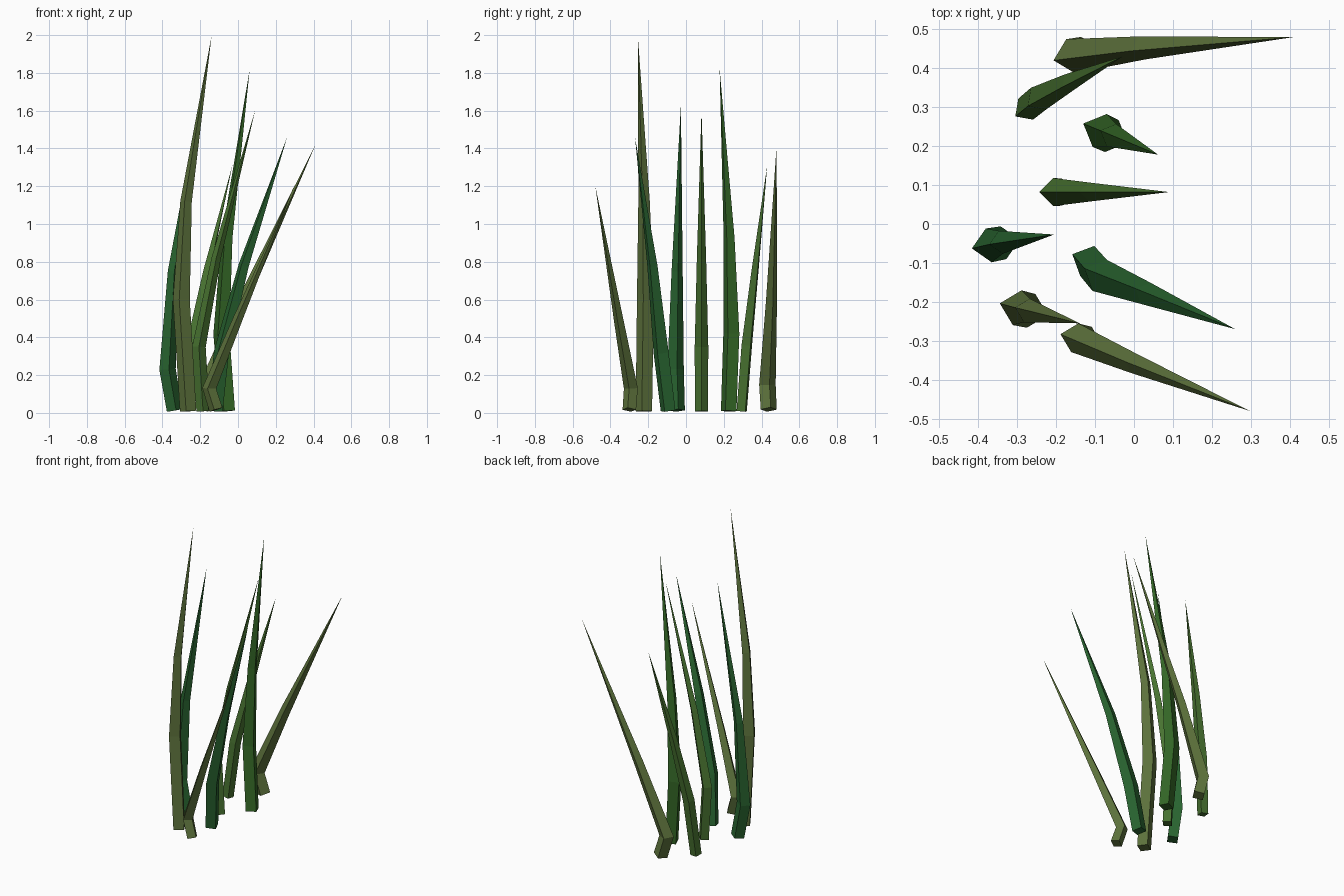
import bpy, math
from mathutils import Vector

if "Cube" in bpy.data.objects:
    bpy.data.objects.remove(bpy.data.objects["Cube"])

def material(name, rgb):
    m = bpy.data.materials.new(name)
    m.diffuse_color = (*rgb, 1)
    m.use_nodes = True
    m.node_tree.nodes["Principled BSDF"].inputs["Base Color"].default_value = m.diffuse_color
    return m

OLIVE = material("olive_green", (0.11, 0.17, 0.045))
GREEN = material("leaf_green", (0.065, 0.17, 0.03))
DEEP = material("deep_green", (0.022, 0.13, 0.03))
MID = material("mid_green", (0.035, 0.14, 0.02))

def blade(name, mat, radius, ridge_deg, points):
    """Four-sided tapering blade along base, lower bend, upper bend and tip."""
    pts = [Vector(p) for p in points]
    ridge = Vector((math.cos(math.radians(ridge_deg)), math.sin(math.radians(ridge_deg)), 0))
    verts, faces = [], []
    for i, scale in enumerate((0.97, 1.0, 0.68)):
        before = (pts[i] - pts[i - 1]).normalized() if i else Vector()
        t = (before + (pts[i + 1] - pts[i]).normalized()).normalized()
        u = (ridge - t * ridge.dot(t)).normalized()
        v = t.cross(u)
        verts += [pts[i] + d * radius * scale for d in (u, v, -u, -v)]
    verts.append(pts[3])
    for k in range(4):
        n = (k + 1) % 4
        for a in (0, 4):
            faces.append((a + k, a + n, a + 4 + n, a + 4 + k))
        faces.append((8 + k, 8 + n, 12))
    faces.append((3, 2, 1, 0))
    # lowest corner rests just above the ground
    lift = 0.006 - min(p.z for p in verts)
    for p in verts[:4]:
        p.z += lift
    me = bpy.data.meshes.new(name)
    me.from_pydata(verts, [], faces)
    me.materials.append(mat)
    bpy.context.collection.objects.link(bpy.data.objects.new(name, me))

# Blades from back to front
blade("grass_blade_1", OLIVE, 0.045, 194,
      [(-0.125, 0.438, 0.015), (-0.163, 0.431, 0.15), (0.02, 0.452, 0.58), (0.41, 0.48, 1.42)])
blade("grass_blade_2", GREEN, 0.034, 215,
      [(-0.278, 0.295, 0.015), (-0.245, 0.322, 0.36), (-0.165, 0.365, 0.75), (-0.03, 0.43, 1.31)])
blade("grass_blade_3", MID, 0.046, 157,
      [(-0.057, 0.226, 0.01), (-0.088, 0.240, 0.42), (-0.058, 0.228, 0.93), (0.062, 0.178, 1.82)])
blade("grass_blade_4", GREEN, 0.036, 180,
      [(-0.185, 0.082, 0.02), (-0.207, 0.082, 0.35), (-0.115, 0.082, 0.82), (0.09, 0.082, 1.6)])
blade("grass_blade_5", DEEP, 0.044, 190,
      [(-0.335, -0.048, 0.01), (-0.373, -0.055, 0.23), (-0.342, -0.047, 0.75), (-0.205, -0.027, 1.63)])
blade("grass_blade_6", DEEP, 0.044, 155,
      [(-0.12, -0.095, 0.01), (-0.088, -0.132, 0.32), (0.03, -0.178, 0.78), (0.26, -0.27, 1.46)])
blade("grass_blade_7", OLIVE, 0.046, 166,
      [(-0.264, -0.223, 0.01), (-0.300, -0.215, 0.60), (-0.275, -0.222, 1.12), (-0.14, -0.255, 1.995)])
blade("grass_blade_8", OLIVE, 0.038, 166,
      [(-0.117, -0.300, 0.015), (-0.152, -0.292, 0.13), (0.0, -0.358, 0.5), (0.297, -0.48, 1.2)])
